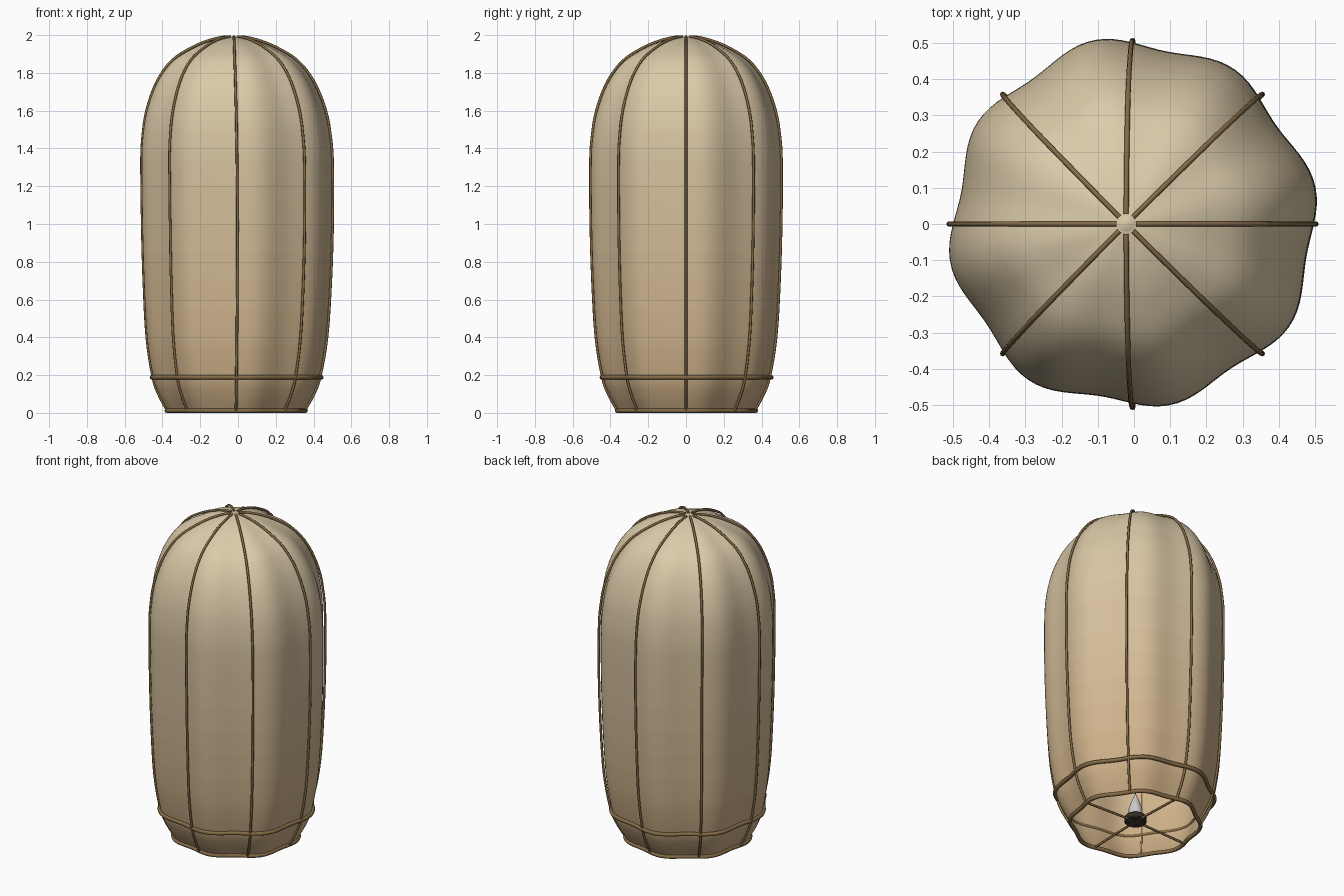
import bpy, bmesh, math
from math import sin, cos, pi, radians

if "Cube" in bpy.data.objects:
    bpy.data.objects.remove(bpy.data.objects["Cube"])

# (height, radius) of the paper shell, bottom to top
PROFILE = [(0.012, .357), (.10, .405), (.19, .436), (.40, .470), (.70, .488), (1.0, .497), (1.3, .499),
           (1.45, .492), (1.6, .466), (1.75, .408), (1.86, .325), (1.93, .215), (1.97, .115), (1.99, .02)]


def spline(t):
    """Catmull-Rom point on the profile, t from 0 to 1."""
    n = len(PROFILE) - 1
    i = min(int(t * n), n - 1)
    u = t * n - i
    p = [PROFILE[min(max(i + k, 0), n)] for k in (-1, 0, 1, 2)]
    return [0.5 * (2 * b + (c - a) * u + (2 * a - 5 * b + 4 * c - d) * u * u
                   + (3 * b - a - 3 * c + d) * u ** 3) for a, b, c, d in zip(*p)]


def drift(z):
    """Slight sideways lean of the axis."""
    return -0.003 - 0.019 * max(0, z - 1) ** 2 - 0.008 * max(0, 1 - z) ** 2


def wave(a):
    """Eight soft lobes around the shell."""
    return 1 + 0.03 * cos(8 * (a - radians(12))) + 0.008 * sin(3 * a + 2.4)


def material(name, rgb):
    m = bpy.data.materials.new(name)
    m.diffuse_color = (*rgb, 1)
    m.use_nodes = True
    m.node_tree.nodes["Principled BSDF"].inputs["Base Color"].default_value = m.diffuse_color
    return m


def mesh_object(name, bm, mats):
    me = bpy.data.meshes.new(name)
    bmesh.ops.recalc_face_normals(bm, faces=bm.faces)
    for f in bm.faces:
        f.smooth = True
    bm.to_mesh(me)
    bm.free()
    for m in mats:
        me.materials.append(m)
    ob = bpy.data.objects.new(name, me)
    bpy.context.collection.objects.link(ob)
    return ob


def tube(name, pts, radius, mat, closed=False):
    cu = bpy.data.curves.new(name, 'CURVE')
    cu.dimensions = '3D'
    cu.bevel_depth = radius
    cu.bevel_resolution = 2
    cu.use_fill_caps = True
    sp = cu.splines.new('POLY')
    sp.points.add(len(pts) - 1)
    for p, co in zip(sp.points, pts):
        p.co = (*co, 1)
    sp.use_cyclic_u = closed
    sp.use_smooth = True
    cu.materials.append(mat)
    ob = bpy.data.objects.new(name, cu)
    bpy.context.collection.objects.link(ob)


def lathe(name, profile, mats, seg, shape=lambda a: 1, lean=lambda z: 0, bands=1):
    bm = bmesh.new()
    rows = [[bm.verts.new((r * shape(a) * cos(a) + lean(z), r * shape(a) * sin(a), z))
             for a in (2 * pi * k / seg for k in range(seg))] for z, r in profile]
    for lo, hi in zip(rows, rows[1:]):
        for k in range(seg):
            j = (k + 1) % seg
            f = bm.faces.new((lo[k], lo[j], hi[j], hi[k]))
            f.material_index = min(int(lo[k].co.z / 2 * bands), bands - 1)
    return mesh_object(name, bm, mats)


bamboo = material("bamboo", (.23, .145, .06))
char = material("charred_wax", (.035, .027, .02))

# Paper shell, warmer towards the flame
BANDS = 12
low, high = (.60, .42, .235), (.71, .60, .405)
papers = [material(f"paper_{i}", [a + (b - a) * i / (BANDS - 1) for a, b in zip(low, high)])
          for i in range(BANDS)]
lathe("paper_shell", [spline(i / 78) for i in range(79)], papers, 128, wave, drift, BANDS)

# Small patch closing the crown
lathe("crown_patch", [(1.988, .022), (1.991, .018), (1.992, .0005)],
      [papers[-1]], 24, lean=lambda z: -0.022)

# Eight ribs from rim to crown
for k in range(8):
    a = k * pi / 4
    pts = []
    for i in range(53):
        z, r = spline(i / 52)
        r += 0.007
        pts.append((r * cos(a) + drift(z), r * sin(a), min(z + 0.006 * (z > 1.5), 1.992)))
    tube(f"rib_{k + 1}", pts, 0.007, bamboo)


# Two hoops following the lobes
def hoop(name, z, r, rad):
    tube(name, [(r * wave(a) * cos(a) + drift(z), r * wave(a) * sin(a), z)
                for a in (2 * pi * k / 96 for k in range(96))], rad, bamboo, True)


hoop("rim_hoop", 0.012, .362, .012)
hoop("upper_hoop", 0.188, .442, .012)

# Cross spokes carrying the burner
cx = drift(0)
for k in range(4):
    a = k * pi / 2
    tube(f"spoke_{k + 1}", [(cx, 0, .025), (cx + .362 * cos(a), .362 * sin(a), .014)], .007, bamboo)

# Burner pad
pad = lathe("burner_pad", [(.018, .0005), (.018, .058), (.024, .064), (.05, .064), (.056, .058), (.056, .0005)],
            [char], 32, lean=lambda z: cx)

# Teardrop flame
lathe("flame", [(.05, .0005), (.055, .025), (.075, .038), (.10, .04), (.135, .03), (.175, .014), (.21, .0005)],
      [], 24, lean=lambda z: cx)

bpy.ops.object.select_all(action='DESELECT')
pad.select_set(True)
bpy.context.view_layer.objects.active = pad
bpy.ops.object.shade_smooth_by_angle(angle=radians(35))
